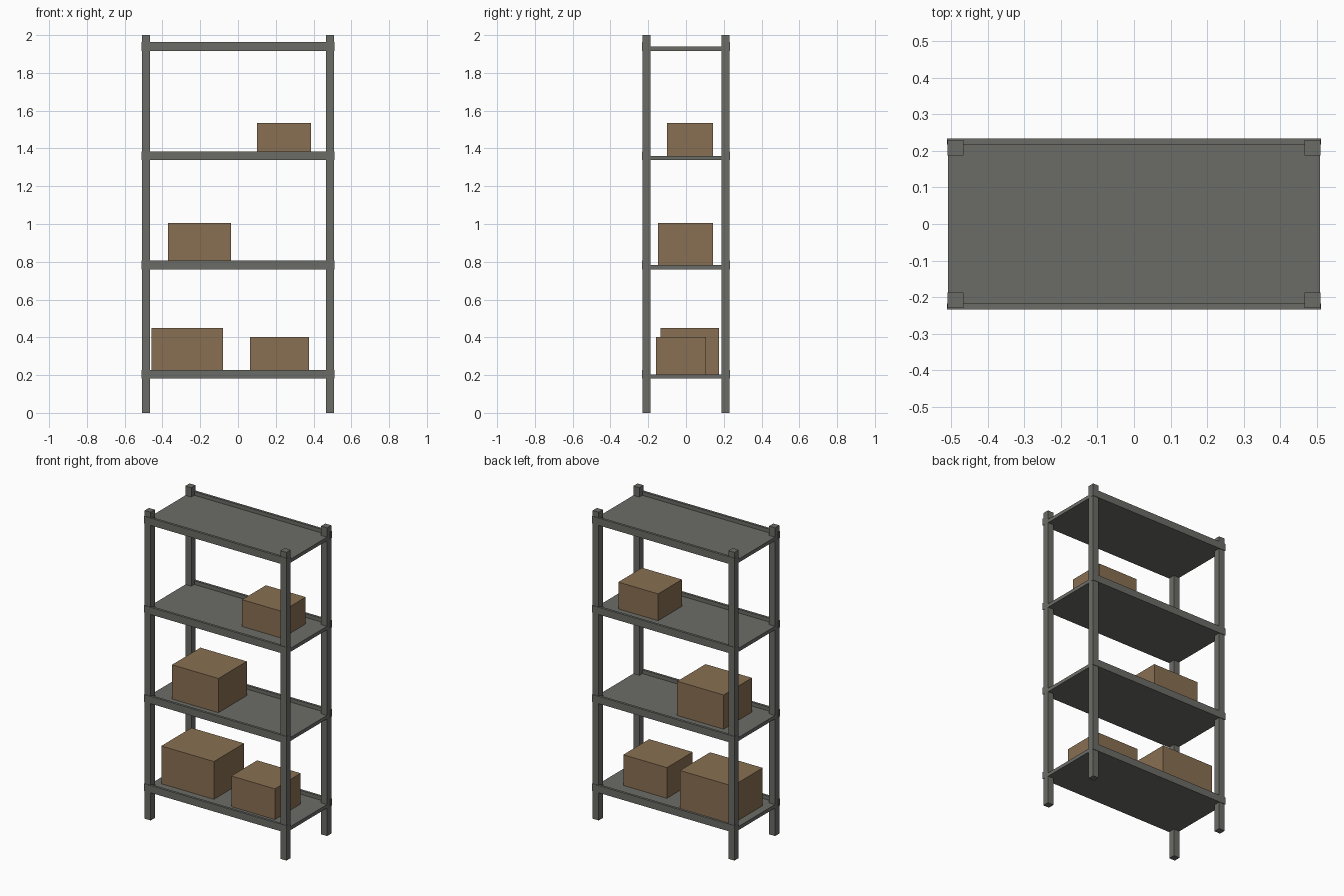
import bpy, bmesh

if "Cube" in bpy.data.objects:
    bpy.data.objects.remove(bpy.data.objects["Cube"])


def material(name, rgb):
    m = bpy.data.materials.new(name)
    m.diffuse_color = (*rgb, 1)
    m.use_nodes = True
    m.node_tree.nodes["Principled BSDF"].inputs["Base Color"].default_value = m.diffuse_color
    return m


steel = material("grey_steel", (0.148, 0.148, 0.134))
card = material("brown_cardboard", (0.25, 0.16, 0.085))


def box(name, x, y, z, mat):
    """Axis-aligned block from (min, max) ranges."""
    bm = bmesh.new()
    bmesh.ops.create_cube(bm, size=1)
    for v in bm.verts:
        v.co = [r[0] if c < 0 else r[1] for c, r in zip(v.co, (x, y, z))]
    mesh = bpy.data.meshes.new(name)
    bm.to_mesh(mesh)
    bm.free()
    mesh.materials.append(mat)
    ob = bpy.data.objects.new(name, mesh)
    bpy.context.collection.objects.link(ob)
    return ob


def span(sign, inner, outer):
    return tuple(sorted((sign * inner, sign * outer)))


SIDES_X = (("left", -1), ("right", 1))
SIDES_Y = (("front", -1), ("back", 1))

# four corner posts
for ny, sy in SIDES_Y:
    for nx, sx in SIDES_X:
        box(f"{ny}_{nx}_post", span(sx, 0.466, 0.509), span(sy, 0.187, 0.230), (0, 2), steel)

# four shelves, each a plate with a raised rail along front and back
BASE, STEP, PLATE, RAIL = 0.181, 0.5785, 0.023, 0.047
tops = []
for i in range(4):
    z = BASE + i * STEP
    tops.append(z + PLATE)
    box(f"shelf_plate_{i + 1}", (-0.508, 0.508), (-0.217, 0.217), (z, z + PLATE), steel)
    for ny, sy in SIDES_Y:
        box(f"{ny}_rail_{i + 1}", (-0.511, 0.511), span(sy, 0.217, 0.233), (z, z + RAIL), steel)

# cardboard boxes: shelf index, x range, y range, height
for n, (s, x, y, h) in enumerate((
    (0, (-0.457, -0.079), (-0.134, 0.175), 0.245),
    (0, (0.063, 0.376), (-0.159, 0.106), 0.199),
    (1, (-0.370, -0.037), (-0.148, 0.143), 0.222),
    (2, (0.100, 0.386), (-0.101, 0.143), 0.174),
)):
    box(f"cardboard_box_{n + 1}", x, y, (tops[s], tops[s] + h), card)
